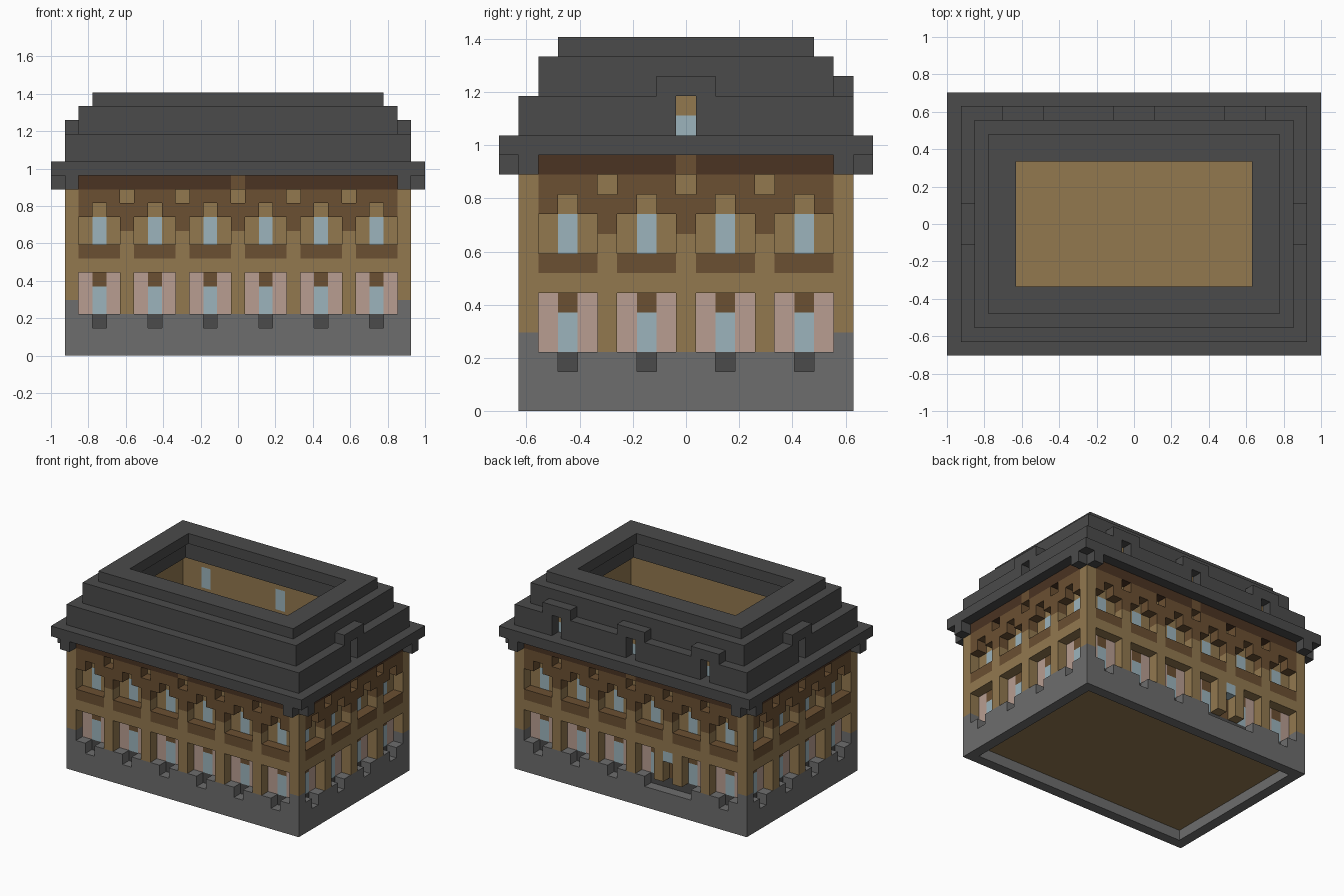
import bpy
import bmesh
from mathutils import Vector

cube = bpy.data.objects.get("Cube")
if cube:
    bpy.data.objects.remove(cube)

UNIT = 2 / 27          # edge of one building block
HX, HY = 12, 8         # wall half sizes in blocks
DOOR = -4              # door position on the back wall

# Flat colours
COLOURS = {
    "tan": (0.287, 0.188, 0.078),
    "brown": (0.147, 0.080, 0.032),
    "dark_brown": (0.069, 0.033, 0.016),
    "slate": (0.069, 0.069, 0.069),
    "stone": (0.153, 0.153, 0.153),
    "pink": (0.479, 0.337, 0.283),
    "glass": (0.332, 0.456, 0.503),
}
NAMES = list(COLOURS)
MATERIALS = []
for name, rgb in COLOURS.items():
    mat = bpy.data.materials.new(name)
    mat.use_nodes = True
    mat.diffuse_color = (*rgb, 1)
    bsdf = mat.node_tree.nodes["Principled BSDF"]
    bsdf.inputs["Base Color"].default_value = (*rgb, 1)
    bsdf.inputs["Roughness"].default_value = 0.9
    MATERIALS.append(mat)


def ring(hx, hy, thick=1):
    """Cells of a rectangular ring, given its outer half sizes."""
    for x in range(-hx, hx + 1):
        for y in range(-hy, hy + 1):
            if abs(x) > hx - thick or abs(y) > hy - thick:
                yield x, y


def facade(x, y, hx, hy):
    """Position along the wall, wall half length, and whether it is the back."""
    if abs(y) == hy:
        return x, hx, y > 0, y < 0
    return y, hy, False, False


def has_dormer(u, back, front):
    return not front and u in ((-8, 0, 8) if back else (0,))


def is_open(u, z, half, back, front):
    """Rule for the window, bracket and door recesses in the outer wall."""
    if abs(u) >= half:
        return False
    if z in (14, 15):
        return has_dormer(u, back, front)
    if back and abs(u - DOOR) <= 2:
        if z == 2:
            return True
        if abs(u - DOOR) <= 1 and 3 <= z <= 6:
            return u == DOOR and z < 5
    bay = u % 4                     # 2 is a window axis, 0 a pier
    if z in (3, 4, 5, 8, 9):
        return bay != 0
    if z in (2, 10):
        return bay == 2
    return z == 11 and bay == 0


def outer_colour(u, z, half, back):
    if z >= 13:
        return "slate"
    if abs(u) == half:
        return "stone" if z < 4 else "tan"
    if z < 3:
        return "stone"
    if back and u == DOOR and z == 5:
        return "glass"
    if z == 12:
        return "brown" if u == 0 else "dark_brown"
    if z >= 9 or (z == 7 and u % 4):
        return "brown"
    return "tan"


def inner_colour(u, z, back, front):
    bay = u % 4
    if z < 3:
        return "slate"
    if back and u == DOOR and z < 6:
        return "brown"
    if z < 6 and bay:
        if bay != 2:
            return "pink"
        return "glass" if z < 5 else "brown"
    if z in (8, 9) and bay == 2:
        return "glass"
    if z in (13, 14) and has_dormer(u, back, front):
        return "glass"
    return "tan"


parts = {}

# Outer wall with recesses, up to the first roof step
wall = parts["outer_wall"] = {}
for x, y in ring(HX, HY):
    u, half, back, front = facade(x, y, HX, HY)
    for z in range(16):
        if not is_open(u, z, half, back, front):
            wall[x, y, z] = outer_colour(u, z, half, back)

# Inner wall holding panes and panels
inner = parts["inner_wall"] = {}
for x, y in ring(HX - 1, HY - 1):
    u, half, back, front = facade(x, y, HX - 1, HY - 1)
    for z in range(1, 16):
        inner[x, y, z] = inner_colour(u, z, back, front)

# Floor, raised one block inside the base
parts["floor"] = {(x, y, 1): "tan" for x in range(2 - HX, HX - 1)
                  for y in range(2 - HY, HY - 1)}
for x, y in ring(HX - 1, HY - 1):
    inner[x, y, 1] = "tan"

# Cornice and its corner brackets
parts["cornice"] = {(x, y, 13): "slate" for x, y in ring(HX + 1, HY + 1)}
parts["corner_brackets"] = {
    (sx * (HX + i), sy * (HY + 1 - i), 12): "slate"
    for sx in (-1, 1) for sy in (-1, 1) for i in (0, 1)}

# Stepped roof around the open court
parts["lower_roof"] = {(x, y, z): "slate" for z in (16, 17)
                       for x, y in ring(HX - 1, HY - 1, 2)}
parts["upper_roof"] = {(x, y, 18): "slate" for x, y in ring(HX - 2, HY - 2, 2)}

# Dormer caps on the back and both ends
caps = parts["dormer_caps"] = {}
for i in (-1, 0, 1):
    for x in (-8, 0, 8):
        caps[x + i, HY, 16] = "slate"
    for x in (-HX, HX):
        caps[x, i, 16] = "slate"

occupied = set().union(*parts.values())
AXES = [Vector(v) for v in ((1, 0, 0), (0, 1, 0), (0, 0, 1))]


def build(name, cells):
    """Make a mesh from the exposed sides of a part's blocks."""
    bm = bmesh.new()
    for cell, colour in cells.items():
        centre = Vector(cell) + Vector((0, 0, 0.5))
        for k in range(3):
            a, b = AXES[(k + 1) % 3] / 2, AXES[(k + 2) % 3] / 2
            for sign in (-1, 1):
                n = AXES[k] * sign
                if tuple(int(c + d) for c, d in zip(cell, n)) in occupied:
                    continue
                mid = centre + n / 2
                corners = [mid - a - b, mid + a - b, mid + a + b, mid - a + b]
                face = bm.faces.new([bm.verts.new(p * UNIT)
                                     for p in corners[::sign]])
                face.material_index = NAMES.index(colour)
    bmesh.ops.remove_doubles(bm, verts=bm.verts, dist=UNIT / 100)
    mesh = bpy.data.meshes.new(name)
    bm.to_mesh(mesh)
    bm.free()
    for mat in MATERIALS:
        mesh.materials.append(mat)
    bpy.context.collection.objects.link(bpy.data.objects.new(name, mesh))


for part_name, part_cells in parts.items():
    build(part_name, part_cells)
